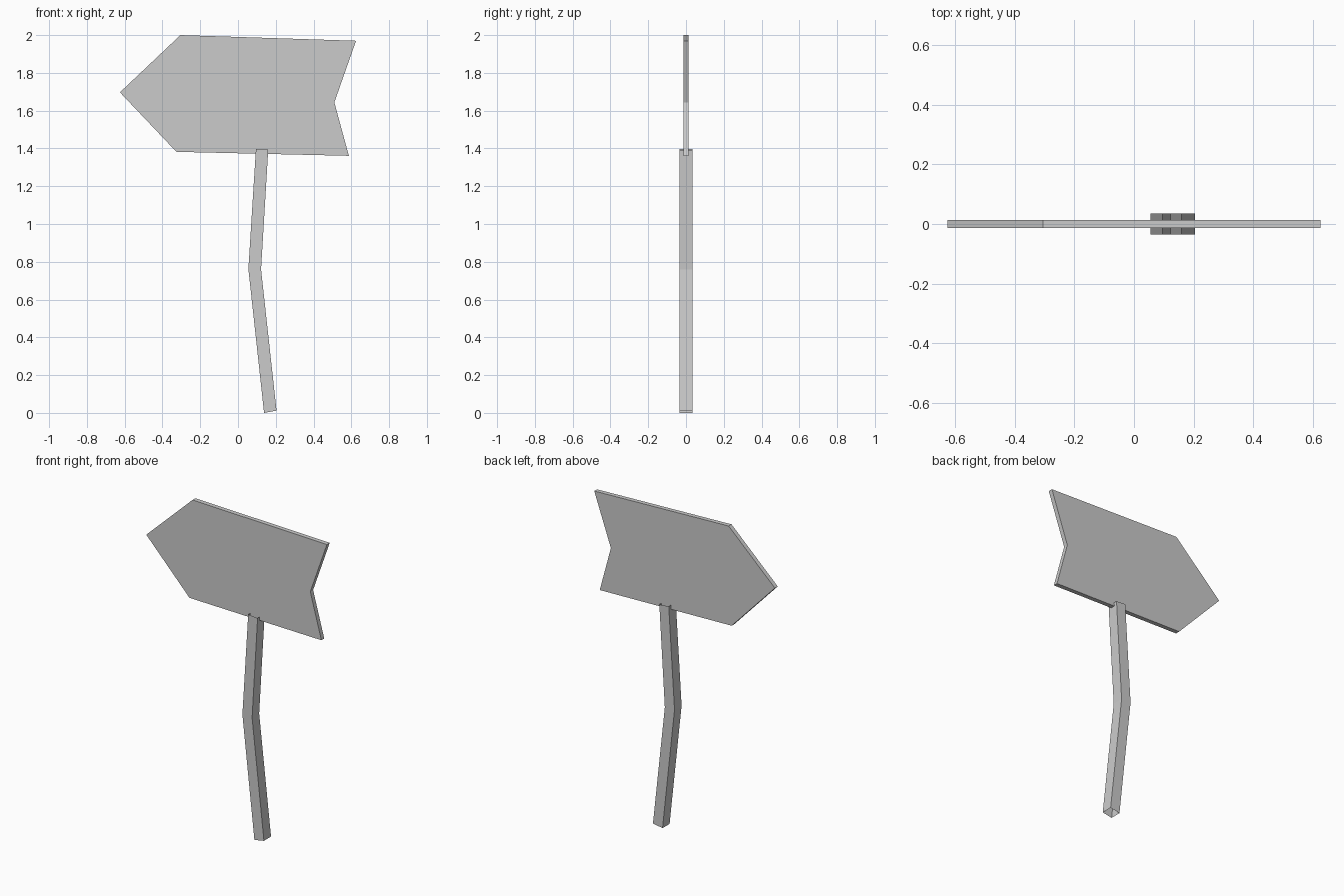
import bpy
import bmesh

if "Cube" in bpy.data.objects:
    bpy.data.objects.remove(bpy.data.objects["Cube"])

grey = bpy.data.materials.new("plain grey")
grey.diffuse_color = (0.6, 0.6, 0.6, 1)
grey.use_nodes = True
grey.node_tree.nodes["Principled BSDF"].inputs["Base Color"].default_value = grey.diffuse_color


def make_object(name, bm):
    bmesh.ops.recalc_face_normals(bm, faces=bm.faces)
    mesh = bpy.data.meshes.new(name)
    bm.to_mesh(mesh)
    bm.free()
    mesh.materials.append(grey)
    obj = bpy.data.objects.new(name, mesh)
    bpy.context.collection.objects.link(obj)
    return obj


# Arrow board: flat outline extruded through its thickness
outline = [(-0.625, 1.697), (-0.305, 2.0), (0.625, 1.97),
           (0.51, 1.644), (0.587, 1.361), (-0.326, 1.382)]
half_board = 0.014
bm = bmesh.new()
face = bm.faces.new([bm.verts.new((x, -half_board, z)) for x, z in outline])
extruded = bmesh.ops.extrude_face_region(bm, geom=[face], use_keep_orig=True)
new_verts = [g for g in extruded["geom"] if isinstance(g, bmesh.types.BMVert)]
bmesh.ops.translate(bm, verts=new_verts, vec=(0, 2 * half_board, 0))
make_object("arrow_board", bm)

# Bent post: square rings joined into a tube with open ends
half_post = 0.035
sections = [((0.138, 0.0), (0.204, 0.012)),
            ((0.055, 0.762), (0.122, 0.76)),
            ((0.095, 1.398), (0.16, 1.393))]
bm = bmesh.new()
rings = []
for (xl, zl), (xr, zr) in sections:
    corners = [(xl, -half_post, zl), (xr, -half_post, zr),
               (xr, half_post, zr), (xl, half_post, zl)]
    rings.append([bm.verts.new(c) for c in corners])
for low, high in zip(rings, rings[1:]):
    for i in range(4):
        j = (i + 1) % 4
        bm.faces.new((low[i], low[j], high[j], high[i]))
make_object("bent_post", bm)
